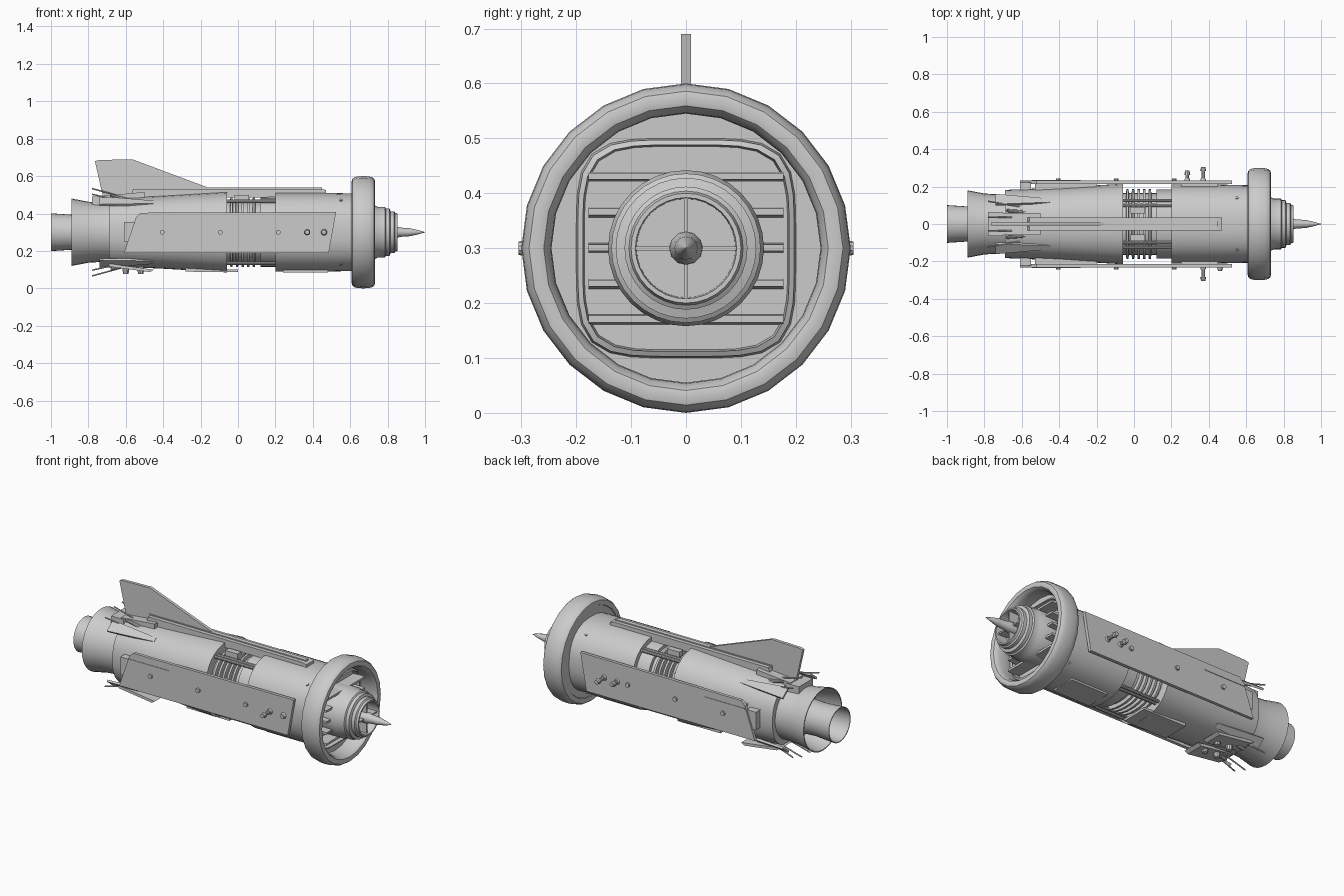
import bpy, bmesh, math
from mathutils import Vector

AXIS = 0.30  # height of the long centre line
cube = bpy.data.objects.get("Cube")
if cube:
    bpy.data.objects.remove(cube, do_unlink=True)

grey = bpy.data.materials.new("hull_grey")
grey.use_nodes = True
grey.diffuse_color = (0.6, 0.6, 0.6, 1)
grey.node_tree.nodes["Principled BSDF"].inputs["Base Color"].default_value = (0.6, 0.6, 0.6, 1)


def finish(name, bm, turn=0, smooth=True):
    """Turn a bmesh built around the centre line into an object."""
    bmesh.ops.recalc_face_normals(bm, faces=bm.faces)
    mesh = bpy.data.meshes.new(name)
    bm.to_mesh(mesh)
    bm.free()
    mesh.materials.append(grey)
    ob = bpy.data.objects.new(name, mesh)
    bpy.context.collection.objects.link(ob)
    ob.location.z = AXIS
    ob.rotation_euler.x = math.radians(turn)
    if smooth:
        bpy.ops.object.select_all(action='DESELECT')
        ob.select_set(True)
        bpy.context.view_layer.objects.active = ob
        bpy.ops.object.shade_smooth_by_angle(angle=math.radians(32))
    return ob


def lathe(name, profile, sides=32, power=2, closed=False):
    """Sweep (x, radius) points round the x axis; power above 2 squares the section."""
    bm = bmesh.new()
    rings = []
    for x, r in profile:
        ring = []
        for i in range(sides):
            a = math.tau * i / sides
            c, s = math.cos(a), math.sin(a)
            k = r / (abs(c) ** power + abs(s) ** power) ** (1 / power)
            ring.append(bm.verts.new((x, k * c, k * s)))
        rings.append(ring)
    pairs = list(zip(rings, rings[1:]))
    if closed:
        pairs.append((rings[-1], rings[0]))
    else:
        bm.faces.new(rings[0])
        bm.faces.new(rings[-1])
    for a, b in pairs:
        for i in range(sides):
            j = (i + 1) % sides
            bm.faces.new((a[i], a[j], b[j], b[i]))
    return finish(name, bm)


def prism(name, points, lo, hi, turn=0, taper=1):
    """Extrude an (x, z) outline from y=lo to y=hi; taper narrows the front end."""
    bm = bmesh.new()
    front = max(p[0] for p in points)
    sides = []
    for y in (lo, hi):
        sides.append([bm.verts.new((x, y * (taper if x == front else 1), z)) for x, z in points])
    bm.faces.new(sides[0])
    bm.faces.new(sides[1])
    n = len(points)
    for i in range(n):
        j = (i + 1) % n
        bm.faces.new((sides[0][i], sides[0][j], sides[1][j], sides[1][i]))
    return finish(name, bm, turn, smooth=False)


def box(name, x0, x1, y0, y1, z0, z1, turn=0):
    return prism(name, [(x0, z0), (x1, z0), (x1, z1), (x0, z1)], y0, y1, turn)


def rod(name, start, end, r, r2=None, turn=0):
    a, b = Vector(start), Vector(end)
    bm = bmesh.new()
    bmesh.ops.create_cone(bm, cap_ends=True, segments=10, radius1=r,
                          radius2=r if r2 is None else r2, depth=(b - a).length)
    bm.transform((b - a).to_track_quat('Z', 'Y').to_matrix().to_4x4())
    bmesh.ops.translate(bm, vec=(a + b) / 2, verts=bm.verts)
    return finish(name, bm, turn)


# Rounded intake ring
ring_profile = []
for i in range(16):
    a = math.tau * i / 16
    c, s = math.cos(a), math.sin(a)
    ring_profile.append((0.67 + 0.062 * math.copysign(abs(c) ** 0.75, c),
                         0.2725 + 0.0275 * math.copysign(abs(s) ** 0.75, s)))
lathe("intake_ring", ring_profile, 24, closed=True)
lathe("ring_back_plate", [(0.615, 0.26), (0.63, 0.26)])

# Squared intake frame with slats
lathe("intake_frame", [(0.63, 0.2), (0.655, 0.197), (0.66, 0.188), (0.63, 0.185)], 40, 4.5, True)
for z in (-0.13, -0.065, 0, 0.065, 0.13):
    prism("intake_slat", [(0.63, z - 0.009), (0.70, z - 0.005), (0.70, z + 0.007), (0.63, z + 0.009)],
          -0.178, 0.178)

# Hub, open at the front, with struts and spike
lathe("hub", [(0.62, 0.142), (0.735, 0.142), (0.745, 0.136), (0.785, 0.136), (0.79, 0.128),
              (0.81, 0.128), (0.815, 0.112), (0.835, 0.112), (0.84, 0.104), (0.852, 0.1),
              (0.852, 0.092), (0.78, 0.09)])
box("hub_strut_vertical", 0.78, 0.84, -0.004, 0.004, -0.092, 0.092)
box("hub_strut_level", 0.78, 0.84, -0.092, 0.092, -0.004, 0.004)
lathe("nose_spike", [(0.77, 0.031), (0.85, 0.03), (0.865, 0.025), (0.92, 0.021),
                     (0.96, 0.012), (1.0, 0.001)], 12)

# Fuselage sections and the exposed core between them
lathe("front_fuselage", [(0.2, 0.19), (0.2, 0.211), (0.45, 0.211), (0.62, 0.207)], 40, 2.4)
lathe("rear_fuselage", [(-0.69, 0.15), (-0.69, 0.182), (-0.4, 0.195), (-0.06, 0.215),
                        (-0.06, 0.185)], 40, 2.4)
lathe("core", [(-0.08, 0.165), (0.22, 0.165)], 32, 2.4)
for i in range(5):
    x = -0.035 + i * 0.03
    lathe("core_rib", [(x - 0.008, 0.16), (x - 0.006, 0.186), (x + 0.006, 0.186), (x + 0.008, 0.16)], 32, 2.4)
lathe("core_collar", [(0.12, 0.16), (0.12, 0.185), (0.21, 0.185)], 32, 2.4)
for side in (-1, 1):
    for y in (0.1, 0.125):
        rod("core_pipe", (-0.08, y * side, 0.165), (0.22, y * side, 0.165), 0.009)
        rod("core_pipe_lower", (-0.08, y * side, -0.165), (0.22, y * side, -0.165), 0.009)
    box("core_box", -0.02, 0.06, 0.055 * side, 0.09 * side, 0.17, 0.2)

# Exhaust nozzles
lathe("outer_nozzle", [(-0.66, 0.158), (-0.72, 0.158), (-0.8, 0.163), (-0.89, 0.18),
                       (-0.89, 0.174), (-0.8, 0.155), (-0.75, 0.14)])
lathe("inner_nozzle", [(-0.75, 0.1), (-0.88, 0.093), (-1.0, 0.101), (-1.0, 0.096), (-0.85, 0.085)])

# Spine rail, fin and tail block
prism("spine_rail", [(-0.58, 0.18), (0.47, 0.19), (0.47, 0.226), (0.44, 0.232), (-0.56, 0.232)], -0.035, 0.035)
box("spine_ridge", -0.57, 0.45, -0.013, 0.013, 0.22, 0.238)
prism("tail_fin", [(-0.72, 0.18), (-0.765, 0.38), (-0.74, 0.386), (-0.565, 0.39), (-0.15, 0.235), (-0.2, 0.2)],
      -0.009, 0.009)
box("tail_block", -0.78, -0.70, -0.065, 0.065, 0.14, 0.19)
prism("tail_ramp", [(-0.72, 0.15), (-0.72, 0.195), (-0.5, 0.215), (-0.5, 0.17)], -0.06, 0.06)
prism("belly_panel", [(-0.28, -0.19), (0.0, -0.2), (0.0, -0.213), (-0.28, -0.211)], -0.08, 0.08)
box("belly_front_panel", 0.24, 0.48, -0.075, 0.075, -0.214, -0.2)

# Side plates with bolts and knobs
plate = [(-0.61, -0.11), (0.485, -0.11), (0.525, 0.108), (-0.52, 0.104), (-0.545, 0.08)]
for side, knobs in ((-1, (0.37, 0.46)), (1, (0.285, 0.37))):
    prism("side_plate", plate, 0.214 * side, 0.232 * side)
    box("plate_mount_front", 0.25, 0.45, 0.19 * side, 0.216 * side, -0.08, 0.08)
    box("plate_mount_rear", -0.53, -0.2, 0.17 * side, 0.216 * side, -0.07, 0.07)
    box("plate_tail_tab", -0.61, -0.55, 0.18 * side, 0.222 * side, -0.05, 0.055)
    box("plate_seam", -0.545, -0.285, 0.23 * side, 0.235 * side, 0.058, 0.064)
    for x in (-0.405, -0.095, 0.215):
        rod("plate_bolt", (x, 0.225 * side, 0), (x, 0.243 * side, 0), 0.013)
    for x in knobs:
        tip = 0.25 if x == 0.46 else 0.305 if x == 0.37 else 0.285
        rod("knob_stem", (x, 0.225 * side, 0), (x, tip * side, 0), 0.01)
        rod("knob_base", (x, 0.228 * side, 0), (x, 0.242 * side, 0), 0.018, 0.014)
        rod("knob_head", (x, (tip - 0.022) * side, 0), (x, tip * side, 0), 0.017, 0.012)
    # Rivets near the ring
    for z in (0.165, -0.165):
        rod("hull_rivet", (0.55, 0.13 * side, z * 0.95), (0.55, 0.143 * side, z * 1.06), 0.008)

# Tail petals and thin aerials round the rear
for turn in (38, -38, 142, -142):
    prism("tail_petal", [(-0.74, 0.205), (-0.45, 0.19), (-0.45, 0.205), (-0.74, 0.217)],
          -0.035, 0.035, turn, 0.35)
for turn in (20, -20, 160, -160):
    for lean in (-0.03, 0.03):
        rod("aerial", (-0.6, lean, 0.185), (-0.78, lean * 1.5, 0.232), 0.004, turn=turn)
    rod("aerial_socket", (-0.56, 0, 0.175), (-0.68, 0, 0.21), 0.012, 0.008, turn)

# Lower tail plates and belly knobs
for side in (-1, 1):
    prism("lower_tail_plate", [(-0.71, -0.165), (-0.45, -0.2), (-0.47, -0.213), (-0.68, -0.185)],
          0.02 * side, 0.13 * side)
    for x in (-0.6, -0.52):
        rod("belly_knob", (x, 0.05 * side, -0.18), (x, 0.05 * side, -0.222), 0.02, 0.016)
